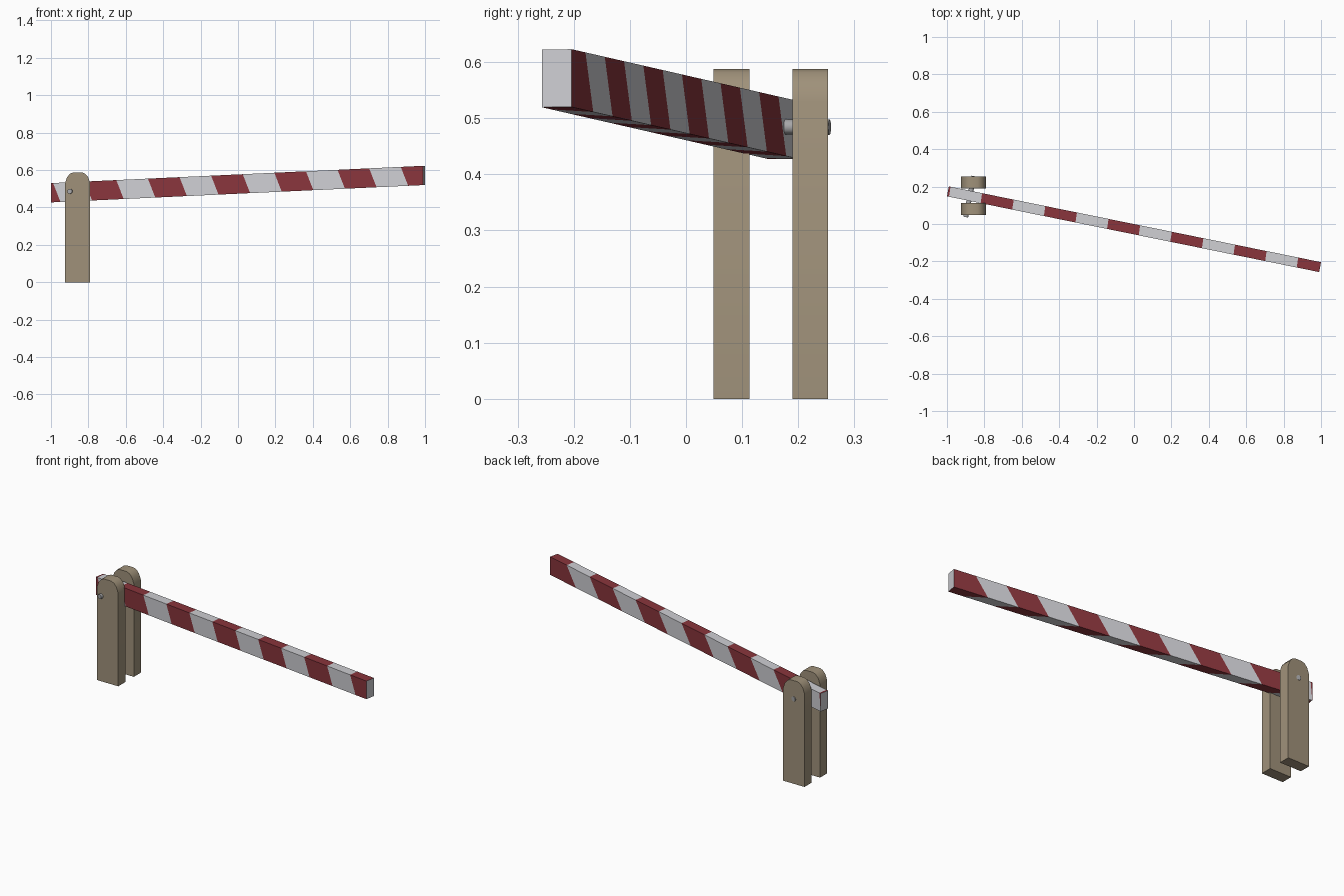
import bpy, bmesh, math
from mathutils import Vector

if "Cube" in bpy.data.objects:
    bpy.data.objects.remove(bpy.data.objects["Cube"])


def material(name, rgb):
    m = bpy.data.materials.new(name)
    m.diffuse_color = (*rgb, 1)
    m.use_nodes = True
    m.node_tree.nodes["Principled BSDF"].inputs["Base Color"].default_value = m.diffuse_color
    return m


WOOD = material("tan_wood", (0.35, 0.285, 0.195))
WHITE = material("white_paint", (0.62, 0.62, 0.65))
RED = material("red_paint", (0.25, 0.035, 0.045))
METAL = material("grey_metal", (0.38, 0.38, 0.39))


def finish(name, bm, mats):
    bmesh.ops.recalc_face_normals(bm, faces=bm.faces)
    mesh = bpy.data.meshes.new(name)
    bm.to_mesh(mesh)
    bm.free()
    for m in mats:
        mesh.materials.append(m)
    ob = bpy.data.objects.new(name, mesh)
    bpy.context.collection.objects.link(ob)
    bpy.context.view_layer.objects.active = ob
    ob.select_set(True)
    bpy.ops.object.shade_smooth_by_angle(angle=math.radians(40))
    ob.select_set(False)
    return ob


# Posts: half profile mirrored, extruded along y
def post(name, y0, y1):
    half = [(0.0675, 0), (0.0675, 0.53), (0.056, 0.562), (0.04, 0.581), (0.022, 0.588)]
    prof = half + [(-x, z) for x, z in reversed(half)]
    bm = bmesh.new()
    face = bm.faces.new([bm.verts.new((x - 0.8575, y0, z)) for x, z in prof])
    ext = bmesh.ops.extrude_face_region(bm, geom=[face])["geom"]
    bmesh.ops.translate(bm, vec=(0, y1 - y0, 0),
                        verts=[v for v in ext if isinstance(v, bmesh.types.BMVert)])
    finish(name, bm, [WOOD])


post("front_post", 0.049, 0.113)
post("back_post", 0.190, 0.253)


# Barrier arm: rings placed on slanted stripe boundaries
# edges as (left end x, left end y, is top, stripe slant)
EDGES = [(-1.0, 0.148, True, 0.0), (-0.99, 0.201, True, 0.008),
         (-0.99, 0.201, False, -0.06), (-1.0, 0.148, False, 0.04)]


def ring(bm, x):
    verts = []
    for x0, y0, top, slant in EDGES:
        ex = min(max(x + slant, x0), x0 + 1.99)
        if abs(x) > 1:                       # square end rings
            ex = x0 if x < 0 else x0 + 1.99
        z = 0.530 + 0.0465 * (ex + 1) - (0 if top else 0.103)
        verts.append(bm.verts.new((ex, y0 - 0.2035 * (ex - x0), z)))
    return verts


bm = bmesh.new()
cuts = [-2] + [-0.989 + 0.169 * k for k in range(12)] + [2]
rings = [ring(bm, x) for x in cuts]
for i, (a, b) in enumerate(zip(rings, rings[1:])):
    for j in range(4):
        k = (j + 1) % 4
        f = bm.faces.new((a[j], a[k], b[k], b[j]))
        f.material_index = 1 - i % 2         # alternate red and white
bm.faces.new(rings[0])
bm.faces.new(rings[-1])
bmesh.ops.remove_doubles(bm, verts=bm.verts, dist=1e-4)
finish("striped_arm", bm, [WHITE, RED])

# Pivot bolt, square to the arm
p, q = Vector((-0.900, 0.037, 0.486)), Vector((-0.856, 0.256, 0.484))
bm = bmesh.new()
bmesh.ops.create_cone(bm, cap_ends=True, segments=12, radius1=0.0135, radius2=0.0135,
                      depth=(q - p).length)
bmesh.ops.rotate(bm, verts=bm.verts, matrix=(q - p).to_track_quat("Z", "Y").to_matrix())
bmesh.ops.translate(bm, verts=bm.verts, vec=(p + q) / 2)
finish("pivot_bolt", bm, [METAL])
